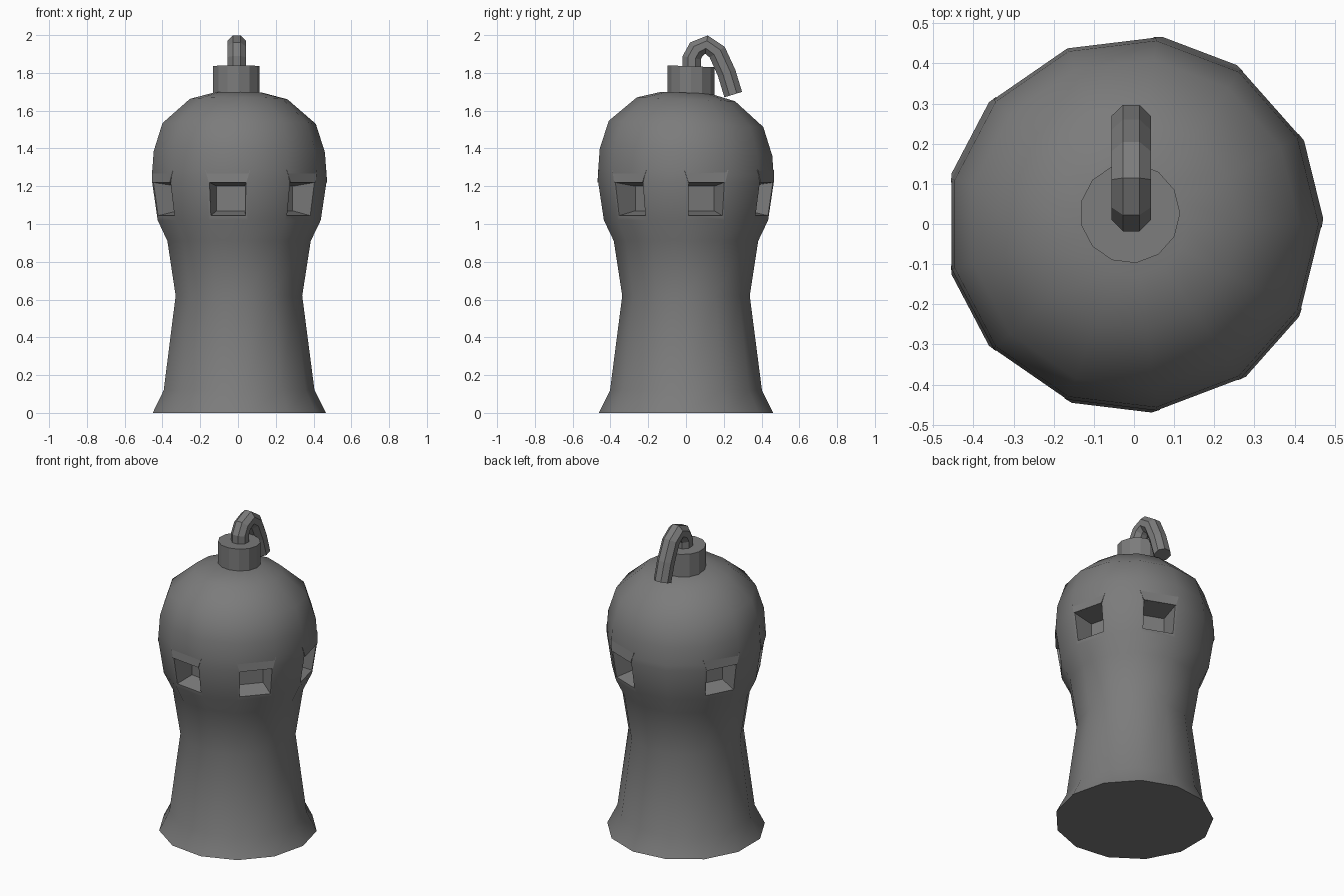
import bpy, bmesh, math
from mathutils import Vector, Matrix

if "Cube" in bpy.data.objects:
    bpy.data.objects.remove(bpy.data.objects["Cube"])

SIDES = 13
STEP = 2 * math.pi / SIDES

# Dark grey finish
DARK = bpy.data.materials.new("dark_grey")
DARK.diffuse_color = (0.2, 0.2, 0.2, 1)
DARK.use_nodes = True
DARK.node_tree.nodes["Principled BSDF"].inputs["Base Color"].default_value = DARK.diffuse_color


def make_object(name, bm):
    bmesh.ops.recalc_face_normals(bm, faces=bm.faces[:])
    mesh = bpy.data.meshes.new(name)
    bm.to_mesh(mesh)
    bm.free()
    mesh.materials.append(DARK)
    ob = bpy.data.objects.new(name, mesh)
    bpy.context.collection.objects.link(ob)
    return ob


def smooth(ob, angle):
    bpy.ops.object.select_all(action='DESELECT')
    ob.select_set(True)
    bpy.context.view_layer.objects.active = ob
    bpy.ops.object.shade_smooth_by_angle(angle=math.radians(angle))


def skin(bm, rings):
    # bridge consecutive vertex rings and close both ends
    n = len(rings[0])
    for a, b in zip(rings, rings[1:]):
        for i in range(n):
            j = (i + 1) % n
            bm.faces.new((a[i], a[j], b[j], b[i]))
    bm.faces.new(rings[0][::-1])
    bm.faces.new(rings[-1])


def lathe(name, profile, centre=(0, 0), tilt_from=1.05, tilt=0.04):
    bm = bmesh.new()
    rings = []
    for r, z in profile:
        ring = []
        for i in range(SIDES):
            x, y = r * math.cos(i * STEP), r * math.sin(i * STEP)
            dz = -tilt * y if z > tilt_from else 0
            ring.append(bm.verts.new((x + centre[0], y + centre[1], z + dz)))
        rings.append(ring)
    skin(bm, rings)
    return make_object(name, bm)


def add_block(bm, angle, sections):
    # convex block from (radius, half_width, z_low, z_high) sections
    rings = []
    turn = Matrix.Rotation(angle, 3, 'Z')
    for r, w, lo, hi in sections:
        rings.append([bm.verts.new(turn @ Vector(p)) for p in
                      ((r, -w, lo), (r, w, lo), (r, w, hi), (r, -w, hi))])
    skin(bm, rings)


# Waisted body and dome
body = lathe("body", [(0.465, 0), (0.405, 0.12), (0.34, 0.62), (0.385, 0.91),
                      (0.438, 1.02), (0.468, 1.22), (0.468, 1.27), (0.46, 1.38),
                      (0.412, 1.53), (0.262, 1.66), (0.13, 1.695)], tilt_from=1.23)

# Recessed windows and their sloped hoods, on every second facet
pockets, hoods = bmesh.new(), bmesh.new()
for k in (0, 2, 5, 7, 9, 11):
    a = (k + 0.5) * STEP
    add_block(pockets, a, [(0.32, 0.075, 1.07, 1.20), (0.455, 0.097, 1.038, 1.22),
                           (0.55, 0.097, 1.038, 1.22)])
    turn = Matrix.Rotation(a, 3, 'Z')
    bottom = [(0.42, -0.097, 1.22), (0.461, -0.1, 1.22),
              (0.461, 0.1, 1.22), (0.42, 0.097, 1.22)]
    top = [(0.42, -0.115, 1.285), (0.452, -0.12, 1.285),
           (0.452, 0.12, 1.285), (0.42, 0.115, 1.285)]
    skin(hoods, [[hoods.verts.new(turn @ Vector(p)) for p in ring]
                 for ring in (bottom, top)])
make_object("window_hoods", hoods)
cutter = make_object("window_cutter", pockets)
cutter.hide_render = True

mod = body.modifiers.new("windows", 'BOOLEAN')
mod.operation = 'DIFFERENCE'
mod.solver = 'EXACT'
mod.object = cutter
deps = bpy.context.evaluated_depsgraph_get()
body.data = bpy.data.meshes.new_from_object(body.evaluated_get(deps))
body.modifiers.clear()
bpy.data.objects.remove(cutter)
smooth(body, 40)

# Neck cap
cap = lathe("neck_cap", [(0.125, 1.65), (0.125, 1.835)], (-0.01, 0.027))
smooth(cap, 20)

# Hooked stem swept in the y-z plane
path = [Vector((-0.007, y, z)) for y, z in
        ((0.03, 1.79), (0.03, 1.88), (0.055, 1.925), (0.108, 1.95),
         (0.165, 1.91), (0.215, 1.80), (0.25, 1.685))]
bm = bmesh.new()
rings = []
for i, p in enumerate(path):
    t = (path[min(i + 1, len(path) - 1)] - path[max(i - 1, 0)]).normalized()
    side = Vector((1, 0, 0))
    up = t.cross(side)
    rings.append([bm.verts.new(p + 0.053 * (side * math.cos(q) + up * math.sin(q)))
                  for q in ((j + 0.5) * math.pi / 4 for j in range(8))])
skin(bm, rings)
make_object("hooked_stem", bm)
